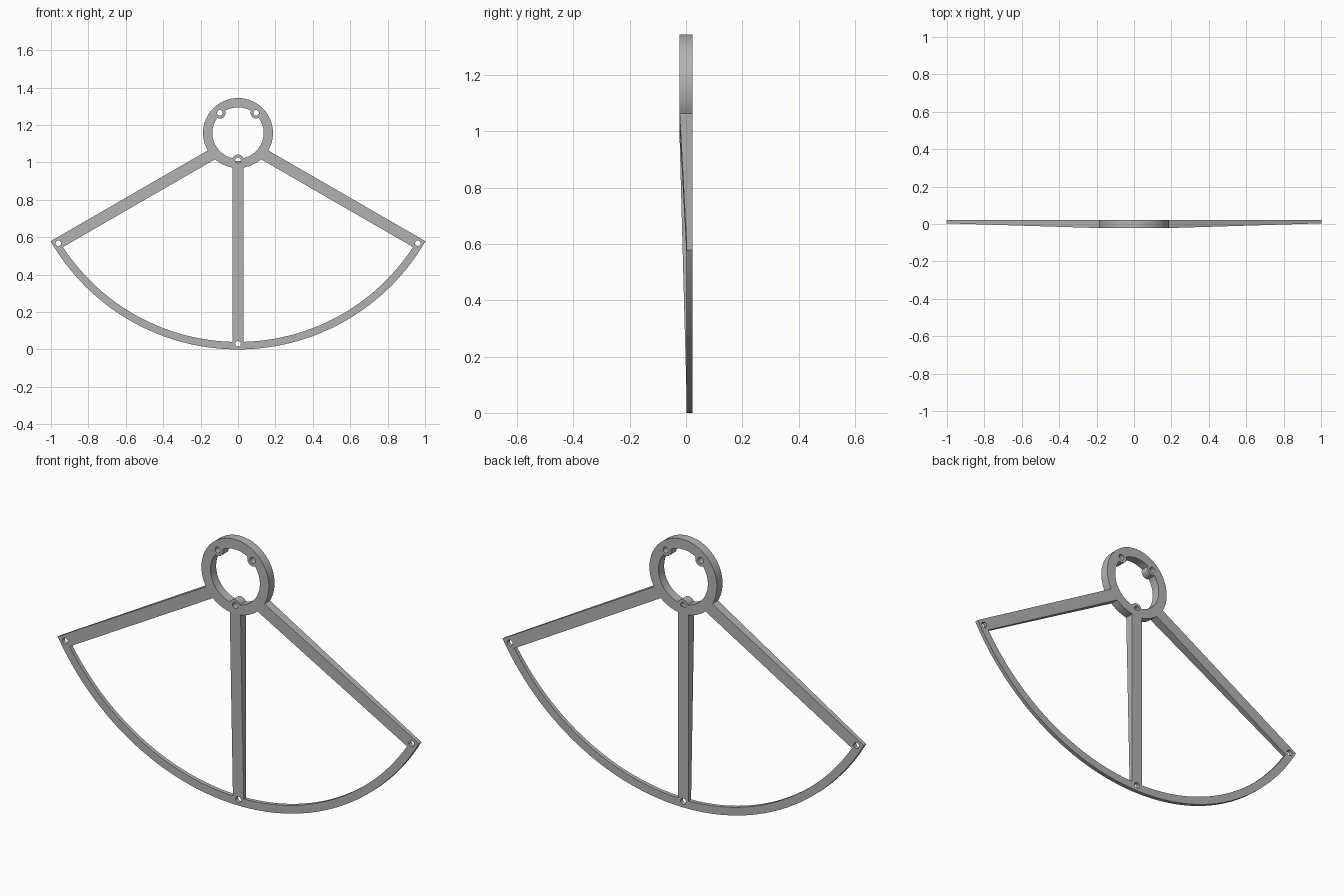
import bpy, bmesh
from math import cos, sin, radians
from mathutils import Matrix, Vector

cube = bpy.data.objects.get("Cube")
if cube:
    bpy.data.objects.remove(cube, do_unlink=True)

HUB_Z = 1.157          # centre of the hub and of the rim arc
R_RIM, R_RIM_IN = 1.157, 1.117
R_HUB, R_BORE = 0.187, 0.137
BACK, FRONT, RIM_FRONT = 0.0225, -0.0225, 0.0025
HOLE = 0.015

grey = bpy.data.materials.new("plain grey")
grey.use_nodes = True
grey.diffuse_color = (0.45, 0.45, 0.45, 1)
grey.node_tree.nodes["Principled BSDF"].inputs["Base Color"].default_value = (0.45, 0.45, 0.45, 1)


def point(r, offset, angle, y=0.0):
    """Position r along a spoke direction, shifted sideways by offset."""
    a = radians(angle)
    return Vector((r * cos(a) - offset * sin(a), y, HUB_Z + r * sin(a) + offset * cos(a)))


def make(name, bm):
    bmesh.ops.recalc_face_normals(bm, faces=bm.faces)
    mesh = bpy.data.meshes.new(name)
    bm.to_mesh(mesh)
    bm.free()
    mesh.materials.append(grey)
    obj = bpy.data.objects.new(name, mesh)
    bpy.context.collection.objects.link(obj)
    return obj


def disc(name, radius, centre, depth, segments):
    bm = bmesh.new()
    turn = Matrix.Translation(centre) @ Matrix.Rotation(radians(90), 4, "X")
    bmesh.ops.create_cone(bm, cap_ends=True, segments=segments, radius1=radius,
                          radius2=radius, depth=depth, matrix=turn)
    return make(name, bm)


def prism(name, outline, move):
    """Extrude a closed outline by a vector."""
    bm = bmesh.new()
    face = bm.faces.new([bm.verts.new(p) for p in outline])
    new = bmesh.ops.extrude_face_region(bm, geom=[face])["geom"]
    bmesh.ops.translate(bm, vec=move, verts=[v for v in new if isinstance(v, bmesh.types.BMVert)])
    return make(name, bm)


def combine(target, tool, operation):
    mod = target.modifiers.new(operation.lower(), "BOOLEAN")
    mod.object, mod.operation, mod.solver = tool, operation, "EXACT"
    tool.hide_render = True
    bpy.ops.object.select_all(action="DESELECT")
    target.select_set(True)
    bpy.context.view_layer.objects.active = target
    bpy.ops.object.modifier_apply(modifier=mod.name)
    bpy.data.objects.remove(tool, do_unlink=True)


# Hub ring
frame = disc("sector_frame", R_HUB, point(0, 0, 0), BACK - FRONT, 96)
combine(frame, disc("bore", R_BORE, point(0, 0, 0), 0.2, 96), "DIFFERENCE")

# Screw bosses on the inside of the ring
boss_spots = [point(0.145, 0, a) for a in (48, 132, 270)]
for spot in boss_spots:
    combine(frame, disc("boss", 0.03, spot, BACK - FRONT, 32), "UNION")

# Curved rim
angles = [210 + 120 * i / 72 for i in range(73)]
outline = [point(R_RIM, 0, a, RIM_FRONT) for a in angles]
outline += [point(R_RIM_IN, 0, a, RIM_FRONT) for a in reversed(angles)]
rim = prism("rim", outline, Vector((0, BACK - RIM_FRONT, 0)))
combine(frame, rim, "UNION")

# Tapered spokes: deep at the hub, thin at the rim
rim_spots = []
for angle, low, high in ((210, 0, 0.06), (270, -0.03, 0.03), (330, -0.06, 0)):
    side = [(0.15, BACK), (0.15, FRONT), (R_HUB, FRONT), (R_RIM_IN, RIM_FRONT),
            (1.14, RIM_FRONT), (1.14, BACK)]
    sweep = point(0, high, angle) - point(0, low, angle)
    spoke = prism("spoke", [point(r, low, angle, y) for r, y in side], sweep)
    combine(frame, spoke, "UNION")
    rim_spots.append(point(1.127, (low + high) / 2, angle))

# Screw holes
for spot in boss_spots + rim_spots:
    combine(frame, disc("drill", HOLE, spot, 0.2, 24), "DIFFERENCE")

bpy.ops.object.select_all(action="DESELECT")
frame.select_set(True)
bpy.context.view_layer.objects.active = frame
bpy.ops.object.shade_smooth_by_angle(angle=radians(30))
